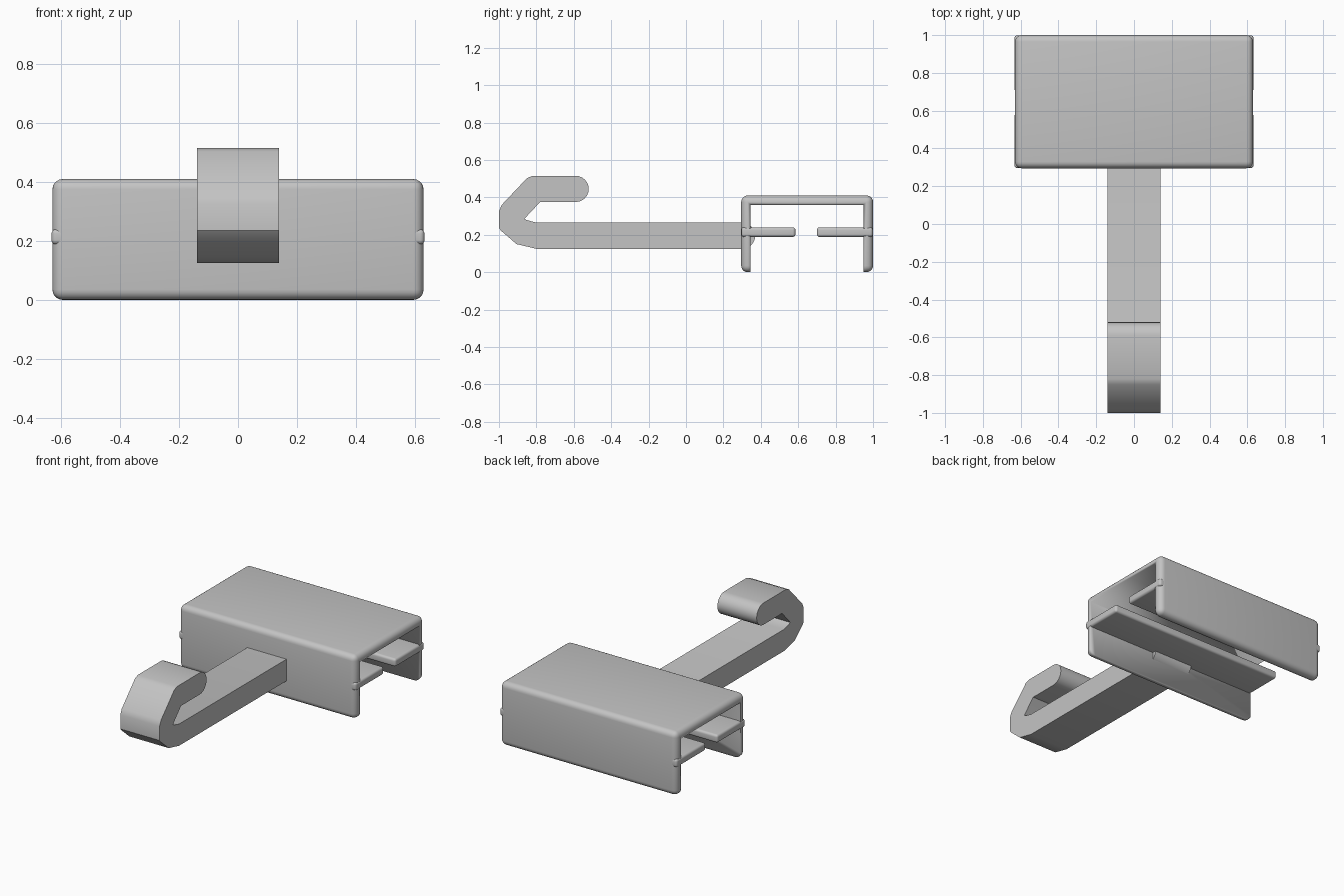
import bpy, bmesh, math

cube = bpy.data.objects.get("Cube")
if cube:
    bpy.data.objects.remove(cube)

grey = bpy.data.materials.new("plain grey")
grey.use_nodes = True
GREY = (0.55, 0.55, 0.55, 1)
grey.diffuse_color = GREY
grey.node_tree.nodes["Principled BSDF"].inputs["Base Color"].default_value = GREY


def finish(name, bm, smooth=35):
    bmesh.ops.recalc_face_normals(bm, faces=bm.faces)
    mesh = bpy.data.meshes.new(name)
    bm.to_mesh(mesh)
    bm.free()
    mesh.materials.append(grey)
    obj = bpy.data.objects.new(name, mesh)
    bpy.context.collection.objects.link(obj)
    bpy.ops.object.select_all(action='DESELECT')
    obj.select_set(True)
    bpy.context.view_layer.objects.active = obj
    bpy.ops.object.shade_smooth_by_angle(angle=math.radians(smooth))
    return obj


def box(name, half_x, y0, y1, z0, z1, bevel=0):
    bm = bmesh.new()
    bmesh.ops.create_cube(bm, size=1)
    for v in bm.verts:
        v.co = (v.co.x * 2 * half_x,
                (y0 + y1) / 2 + v.co.y * (y1 - y0),
                (z0 + z1) / 2 + v.co.z * (z1 - z0))
    if bevel:
        bmesh.ops.bevel(bm, geom=bm.edges[:], offset=bevel, segments=5,
                        profile=0.5, affect='EDGES')
    return finish(name, bm)


def arc(cy, cz, r, start, end, n=12):
    angles = [math.radians(start + (end - start) * i / n) for i in range(n + 1)]
    return [(cy + r * math.cos(a), cz + r * math.sin(a)) for a in angles]


# Rounded housing, hollowed into an open channel
housing = box("channel_housing", 0.63, 0.295, 1.0, 0, 0.41, 0.035)
cutter = box("channel_cutter", 1, 0.345, 0.95, -0.5, 0.36)
cutter.hide_render = True
cut = housing.modifiers.new("hollow", 'BOOLEAN')
cut.operation = 'DIFFERENCE'
cut.solver = 'EXACT'
cut.object = cutter
bpy.context.view_layer.objects.active = housing
bpy.ops.object.modifier_apply(modifier="hollow")
bpy.data.objects.remove(cutter)

# Inner ledges, poking through the rounded wall ends
box("front_ledge", 0.633, 0.296, 0.585, 0.188, 0.24, 0.015)
box("back_ledge", 0.633, 0.70, 0.999, 0.188, 0.24, 0.015)

# Hook arm: side profile extruded across the width
profile = arc(0.30, 0.195, 0.07, -90, 90)
profile += [(-0.80, 0.265), (-0.85, 0.278), (-0.863, 0.285), (-0.853, 0.297), (-0.78, 0.375)]
profile += arc(-0.59, 0.445, 0.07, -90, 90)
profile += [(-0.82, 0.515), (-0.85, 0.503), (-0.985, 0.36), (-1.0, 0.326),
            (-1.0, 0.235), (-0.987, 0.22), (-0.906, 0.15), (-0.80, 0.125)]
bm = bmesh.new()
side = bm.faces.new([bm.verts.new((-0.14, y, z)) for y, z in profile])
swept = bmesh.ops.extrude_face_region(bm, geom=[side])["geom"]
bmesh.ops.translate(bm, vec=(0.28, 0, 0),
                    verts=[g for g in swept if isinstance(g, bmesh.types.BMVert)])
finish("hook_arm", bm)
